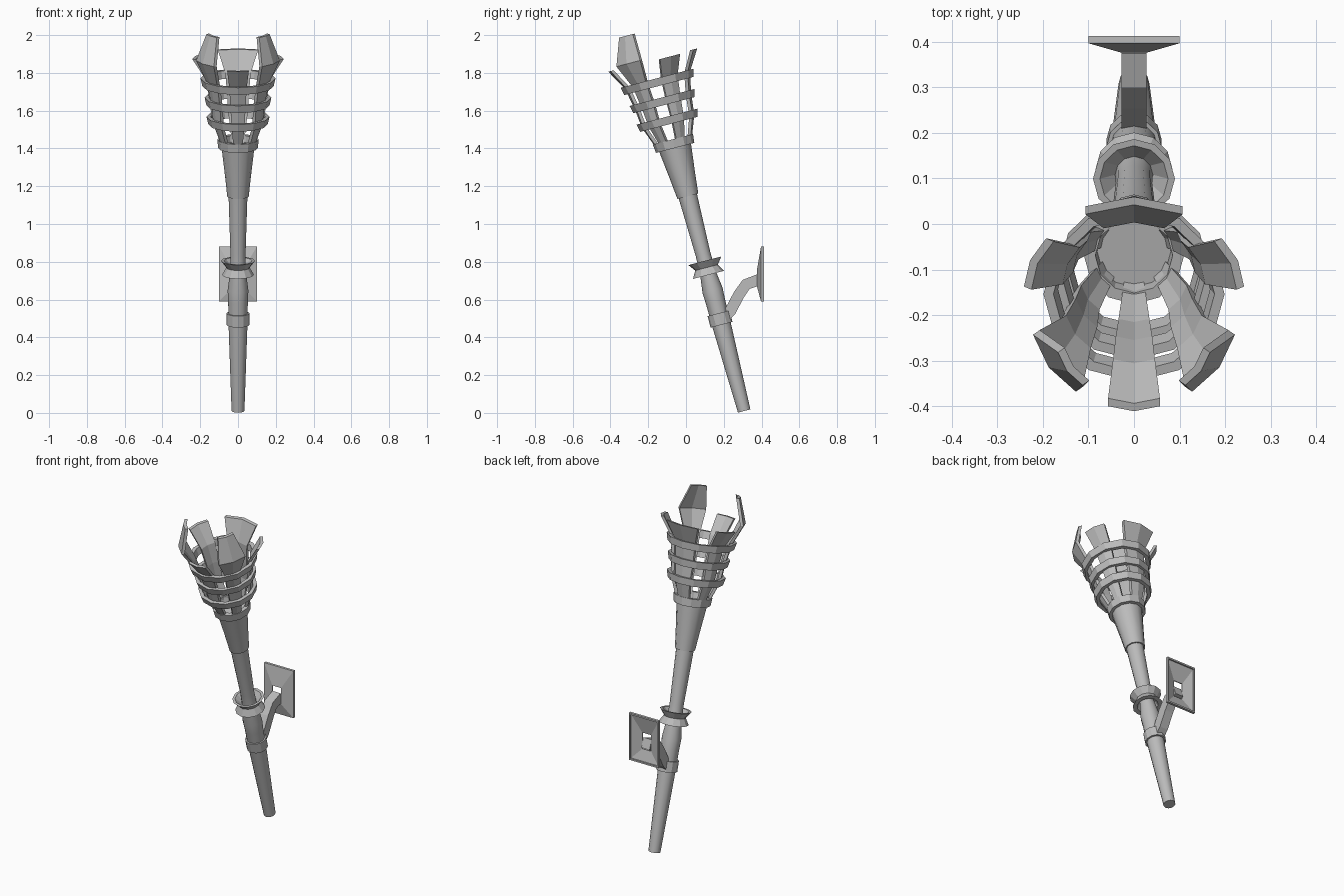
import bpy, bmesh, math
from mathutils import Matrix, Vector

cube = bpy.data.objects.get("Cube")
if cube:
    bpy.data.objects.remove(cube, do_unlink=True)

metal = bpy.data.materials.new("grey_metal")
metal.use_nodes = True
colour = (0.5, 0.5, 0.5, 1)
metal.diffuse_color = colour
metal.node_tree.nodes["Principled BSDF"].inputs["Base Color"].default_value = colour

# The torch is built upright along z, then leaned forward as a whole
LEAN = Matrix.Translation((0, 0.308, 0.01)) @ Matrix.Rotation(math.radians(14.7), 4, 'X')
SIDES = 12


def finish(name, bm, matrix=LEAN, smooth=False):
    bmesh.ops.recalc_face_normals(bm, faces=bm.faces)
    mesh = bpy.data.meshes.new(name)
    bm.to_mesh(mesh)
    bm.free()
    mesh.transform(matrix)
    mesh.materials.append(metal)
    ob = bpy.data.objects.new(name, mesh)
    bpy.context.collection.objects.link(ob)
    if smooth:
        bpy.ops.object.select_all(action='DESELECT')
        ob.select_set(True)
        bpy.context.view_layer.objects.active = ob
        bpy.ops.object.shade_smooth_by_angle(angle=math.radians(40))
    return ob


def loft(bm, loops, cap_start=True, cap_end=True, wrap=False):
    """Skin a row of equally long point loops."""
    rows = [[bm.verts.new(p) for p in loop] for loop in loops]
    n = len(rows[0])
    pairs = list(zip(rows, rows[1:])) + ([(rows[-1], rows[0])] if wrap else [])
    for a, b in pairs:
        for i in range(n):
            j = (i + 1) % n
            bm.faces.new((a[i], a[j], b[j], b[i]))
    if not wrap:
        if cap_start:
            bm.faces.new(rows[0])
        if cap_end:
            bm.faces.new(rows[-1])


def lathe(name, profile, wrap=False, smooth=False):
    """Turn (radius, height) points around the torch axis."""
    bm = bmesh.new()
    turn = [2 * math.pi * i / SIDES for i in range(SIDES)]
    loft(bm, [[(r * math.sin(a), r * math.cos(a), h) for a in turn]
              for r, h in profile], wrap=wrap)
    return finish(name, bm, smooth=smooth)


def band(name, low, high, bottom, top, thick):
    lathe(name, [(low, bottom), (high, top), (high - thick, top), (low - thick, bottom)], wrap=True)


# Handle and solid cup
lathe("handle", [(0.034, 0), (0.05, 0.47), (0.052, 0.6), (0.055, 0.66), (0.042, 0.76),
                 (0.04, 0.86), (0.05, 1.18)], smooth=True)
lathe("cup", [(0.057, 1.175), (0.068, 1.28), (0.088, 1.45)], smooth=True)

# Handle rings and cup collar
band("lower_ring", 0.06, 0.06, 0.472, 0.535, 0.02)
lathe("flared_guard", [(0.085, 0.745), (0.062, 0.785), (0.09, 0.822), (0.075, 0.822),
                       (0.04, 0.785), (0.06, 0.745)], wrap=True)
band("cup_collar", 0.105, 0.11, 1.44, 1.487, 0.025)

# Basket hoops
for i, (r, h) in enumerate([(0.162, 1.59), (0.172, 1.695), (0.194, 1.80)]):
    band(f"basket_hoop_{i + 1}", r - 0.005, r + 0.005, h - 0.021, h + 0.021, 0.022)


def stave(name, degrees, path, thick=0.018):
    """Bent strip through (radius, height, half width) points; 0 degrees is the front."""
    bm = bmesh.new()
    loops = []
    for r, h, w in path:
        fold = 0.2 * w
        loops.append([(-w, -r + fold, h), (0, -r, h), (w, -r + fold, h),
                      (w, -r + fold + thick, h), (0, -r + thick, h), (-w, -r + fold + thick, h)])
    loft(bm, loops)
    finish(name, bm, LEAN @ Matrix.Rotation(math.radians(degrees), 4, 'Z'))


# Basket staves: one plain at the front, a wide one behind, tall hooked ones between
base = [(0.092, 1.45, 0.022), (0.143, 1.585, 0.034), (0.155, 1.695, 0.04), (0.178, 1.81, 0.046)]
stave("front_stave", 0, base + [(0.24, 1.92, 0.057)])
wide = [(r, h, w * 1.45) for r, h, w in base]
stave("back_stave", 180, wide + [(0.247, 1.92, 0.107)])
for side, sign in (("left", 1), ("right", -1)):
    stave(f"{side}_tall_stave", sign * 54, base + [(0.232, 1.935, 0.08), (0.182, 2.08, 0.046)])
    stave(f"{side}_rear_stave", sign * 114, base + [(0.25, 1.915, 0.06)])


# Wall bracket arm, swept along a bent path in the side plane
bm = bmesh.new()
path = [Vector((0, y, z)) for y, z in
        [(0.19, 0.49), (0.235, 0.54), (0.28, 0.625), (0.318, 0.68), (0.385, 0.705)]]
loops = []
for i, p in enumerate(path):
    along = (path[min(i + 1, len(path) - 1)] - path[max(i - 1, 0)]).normalized()
    across = Vector((0, -along.z, along.y)) * 0.03
    side = Vector((0.028, 0, 0))
    loops.append([p - side - across, p + side - across, p + side + across, p - side + across])
loft(bm, loops)
finish("bracket_arm", bm, Matrix())

# Wall plate: shallow pyramid shell, hollow at the back
bm = bmesh.new()
loops = []
for w, h, y, z in [(0.1, 0.145, 0.413, 0.735), (0.1, 0.145, 0.397, 0.735),
                   (0.03, 0.05, 0.377, 0.715), (0.03, 0.05, 0.383, 0.715),
                   (0.092, 0.135, 0.404, 0.735), (0.092, 0.135, 0.413, 0.735)]:
    loops.append([(-w, y, z - h), (w, y, z - h), (w, y, z + h), (-w, y, z + h)])
loft(bm, loops, wrap=True)
finish("wall_plate", bm, Matrix())
